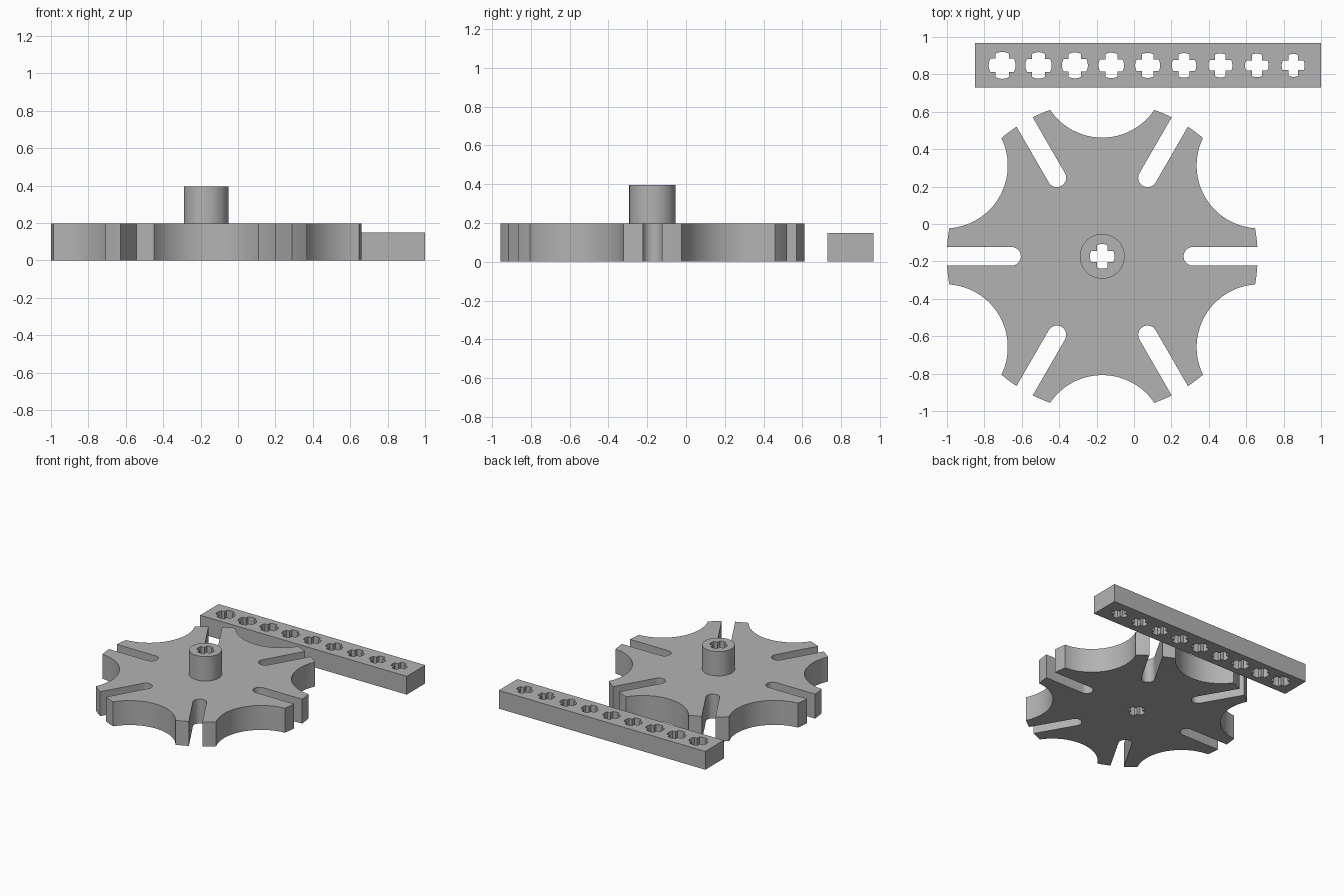
import bpy, bmesh
from math import sin, cos, asin, acos, pi, radians

old = bpy.data.objects.get("Cube")
if old:
    bpy.data.objects.remove(old, do_unlink=True)

grey = bpy.data.materials.new("plain grey")
grey.use_nodes = True
GREY = (0.45, 0.45, 0.45, 1)
grey.diffuse_color = GREY
grey.node_tree.nodes["Principled BSDF"].inputs["Base Color"].default_value = GREY


def arc(cx, cy, r, a, b, n):
    return [(cx + r * cos(a + (b - a) * i / n), cy + r * sin(a + (b - a) * i / n))
            for i in range(n + 1)]


def spin(points, a):
    return [(x * cos(a) - y * sin(a), x * sin(a) + y * cos(a)) for x, y in points]


def shift(points, dx, dy):
    return [(x + dx, y + dy) for x, y in points]


def axle_cross(r, half):
    """Cross-shaped axle hole with rounded arm ends."""
    a = asin(half / r)
    arm = arc(0, 0, r, -a, a, 6) + [(half, half)]
    return [p for k in range(4) for p in spin(arm, k * pi / 2)]


def plate(name, loops, z0, z1):
    """Extrude a flat outline, with any inner loops left as through holes."""
    curve = bpy.data.curves.new(name, "CURVE")
    curve.dimensions = "2D"
    curve.fill_mode = "BOTH"
    curve.extrude = (z1 - z0) / 2
    for loop in loops:
        spline = curve.splines.new("POLY")
        spline.points.add(len(loop) - 1)
        for point, (x, y) in zip(spline.points, loop):
            point.co = (x, y, 0, 1)
        spline.use_cyclic_u = True
    temp = bpy.data.objects.new(name + "_outline", curve)
    bpy.context.collection.objects.link(temp)
    mesh = bpy.data.meshes.new_from_object(temp)
    bpy.data.objects.remove(temp, do_unlink=True)
    bpy.data.curves.remove(curve)

    bm = bmesh.new()
    bm.from_mesh(mesh)
    bmesh.ops.remove_doubles(bm, verts=bm.verts, dist=0.0001)
    bmesh.ops.translate(bm, verts=bm.verts, vec=(0, 0, (z0 + z1) / 2))
    bmesh.ops.recalc_face_normals(bm, faces=bm.faces)
    bm.to_mesh(mesh)
    bm.free()
    mesh.name = name
    mesh.materials.clear()
    mesh.materials.append(grey)
    obj = bpy.data.objects.new(name, mesh)
    bpy.context.collection.objects.link(obj)
    bpy.ops.object.select_all(action="DESELECT")
    obj.select_set(True)
    bpy.context.view_layer.objects.active = obj
    bpy.ops.object.shade_smooth_by_angle(angle=radians(25))
    return obj


# Slotted wheel: one sixth of the outline, repeated around the centre
CX, CY = -0.17, -0.173
RIM, SLOT_END, SLOT_HALF = 0.831, 0.485, 0.05
BITE_DIST, BITE_R = 0.971, 0.336
lip = asin(SLOT_HALF / RIM)
bite = acos((RIM**2 + BITE_DIST**2 - BITE_R**2) / (2 * RIM * BITE_DIST))
sweep = acos((BITE_DIST - RIM * cos(bite)) / BITE_R)
tip = pi / 6 - bite
sector = arc(0, 0, RIM, -tip, -lip, 4)
sector += arc(SLOT_END, 0, SLOT_HALF, -pi / 2, -3 * pi / 2, 16)
sector += arc(0, 0, RIM, lip, tip, 4)
sector += spin(arc(BITE_DIST, 0, BITE_R, pi + sweep, pi - sweep, 32), pi / 6)[1:-1]
outline = [p for k in range(6) for p in spin(sector, k * pi / 3)]
bore = shift(axle_cross(0.066, 0.029), CX, CY)
plate("slotted_wheel", [shift(outline, CX, CY), bore], 0, 0.198)

# Raised hub around the axle hole
plate("hub", [arc(CX, CY, 0.12, 0, 2 * pi, 64)[:-1], bore], 0.198, 0.395)

# Gauge bar with nine holes of shrinking size
bar = [(-0.85, 0.73), (1, 0.73), (1, 0.967), (-0.85, 0.967)]
holes = [shift(axle_cross(0.072 - 0.0013 * i, 0.036 - 0.0013 * i), -0.705 + 0.1945 * i, 0.848)
         for i in range(9)]
plate("gauge_bar", [bar] + holes, 0, 0.148)
